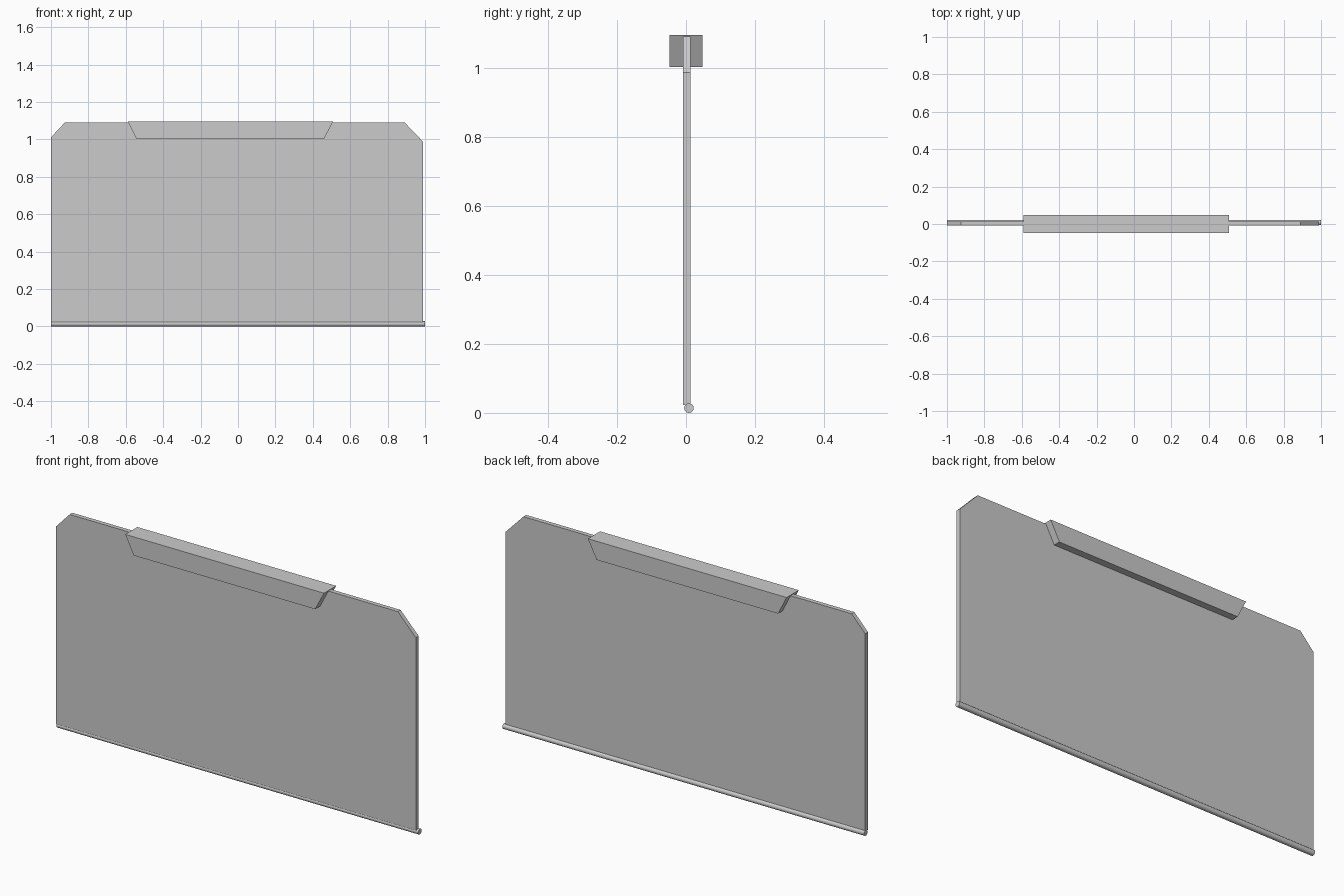
import bpy
import bmesh
import math

cube = bpy.data.objects.get("Cube")
if cube:
    bpy.data.objects.remove(cube, do_unlink=True)

# Single plain grey
grey = bpy.data.materials.new("light grey")
grey.use_nodes = True
COLOUR = (0.6, 0.6, 0.6, 1)
grey.diffuse_color = COLOUR
grey.node_tree.nodes["Principled BSDF"].inputs["Base Color"].default_value = COLOUR


def slab(name, outline, y_front, y_back):
    """Extrude an x-z outline along y."""
    bm = bmesh.new()
    face = bm.faces.new([bm.verts.new((x, y_front, z)) for x, z in outline])
    grown = bmesh.ops.extrude_face_region(bm, geom=[face])["geom"]
    verts = [g for g in grown if isinstance(g, bmesh.types.BMVert)]
    bmesh.ops.translate(bm, verts=verts, vec=(0, y_back - y_front, 0))
    bmesh.ops.recalc_face_normals(bm, faces=bm.faces)
    mesh = bpy.data.meshes.new(name)
    bm.to_mesh(mesh)
    bm.free()
    mesh.materials.append(grey)
    obj = bpy.data.objects.new(name, mesh)
    bpy.context.collection.objects.link(obj)
    return obj


# Thin sheet with two clipped upper corners
slab("panel", [(-1, 0.023), (0.99, 0.023), (0.99, 0.987), (0.89, 1.091),
               (-0.925, 1.091), (-1, 1.011)], -0.009, 0.013)

# Tapered grip straddling the top edge
slab("top_grip", [(-0.543, 1.003), (0.46, 1.003), (0.509, 1.096), (-0.59, 1.096)],
     -0.048, 0.048)

# Round rod along the bottom edge
bpy.ops.mesh.primitive_cylinder_add(vertices=24, radius=0.0138, depth=2,
                                    location=(0, 0.0085, 0.0138),
                                    rotation=(0, math.pi / 2, 0))
rod = bpy.context.object
rod.name = "bottom_rod"
rod.data.materials.append(grey)
bpy.ops.object.shade_smooth_by_angle()
